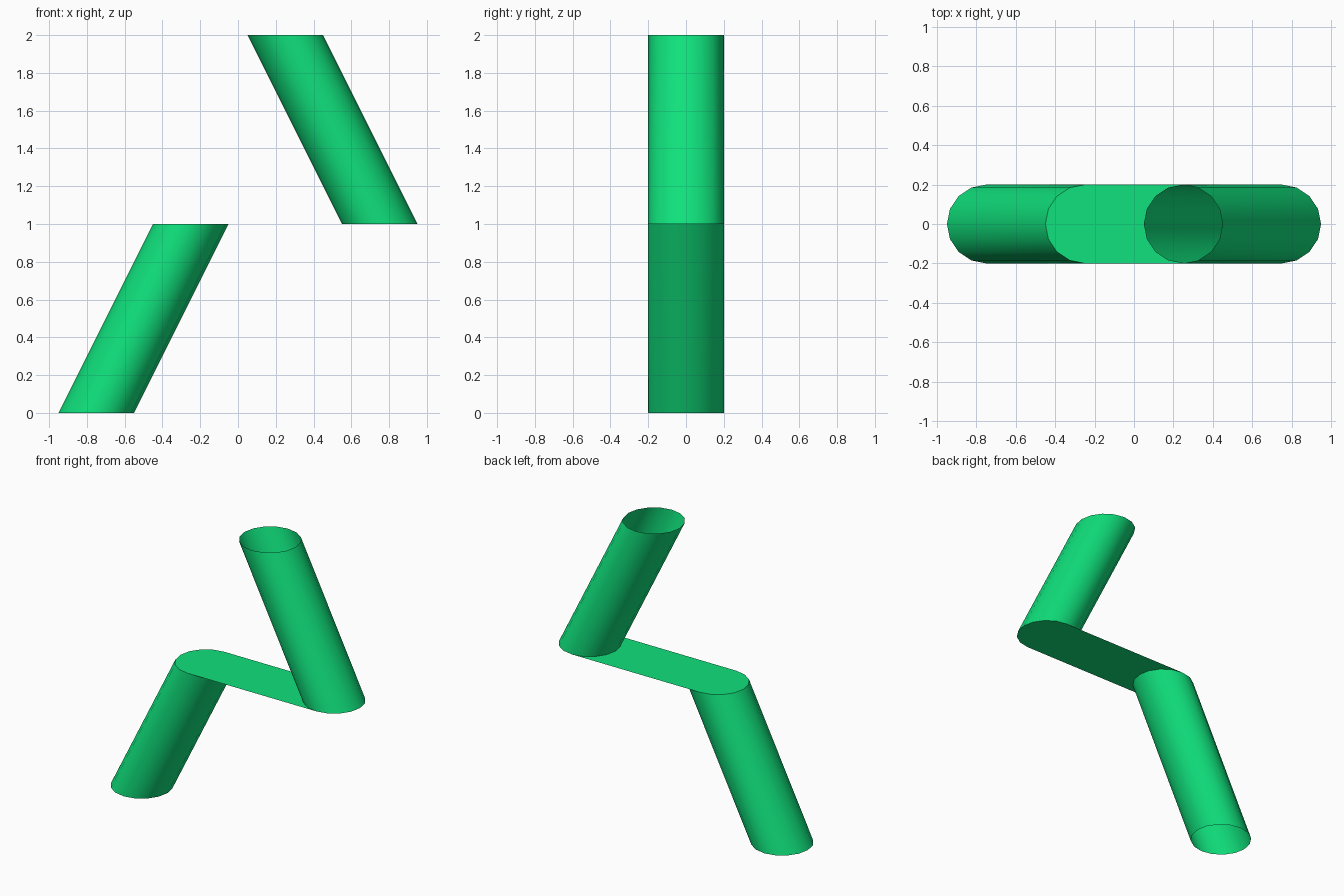
import bpy
import bmesh
from math import cos, sin, pi

if "Cube" in bpy.data.objects:
    bpy.data.objects.remove(bpy.data.objects["Cube"])

SIDES = 16
RADIUS = 0.2
# Path of the sweep as (x, z); the round section always stays horizontal
PATH = [(-0.75, 0), (-0.25, 1), (0.75, 1), (0.25, 2)]

# Open-ended zigzag tube whose level middle run collapses to a flat strip
bm = bmesh.new()
rings = [[bm.verts.new((x + RADIUS * cos(2 * pi * i / SIDES),
                        RADIUS * sin(2 * pi * i / SIDES), z))
          for i in range(SIDES)] for x, z in PATH]
for low, high in zip(rings, rings[1:]):
    for i in range(SIDES):
        j = (i + 1) % SIDES
        bm.faces.new((low[i], low[j], high[j], high[i]))

mesh = bpy.data.meshes.new("zigzag_tube")
bm.to_mesh(mesh)
bm.free()
tube = bpy.data.objects.new("zigzag_tube", mesh)
bpy.context.collection.objects.link(tube)

# Green finish
green = bpy.data.materials.new("green")
green.diffuse_color = (0.005, 0.75, 0.2, 1)
green.use_nodes = True
green.node_tree.nodes["Principled BSDF"].inputs["Base Color"].default_value = green.diffuse_color
mesh.materials.append(green)

# Round walls smooth, bends sharp
bpy.context.view_layer.objects.active = tube
tube.select_set(True)
bpy.ops.object.shade_smooth_by_angle(angle=pi / 6)
